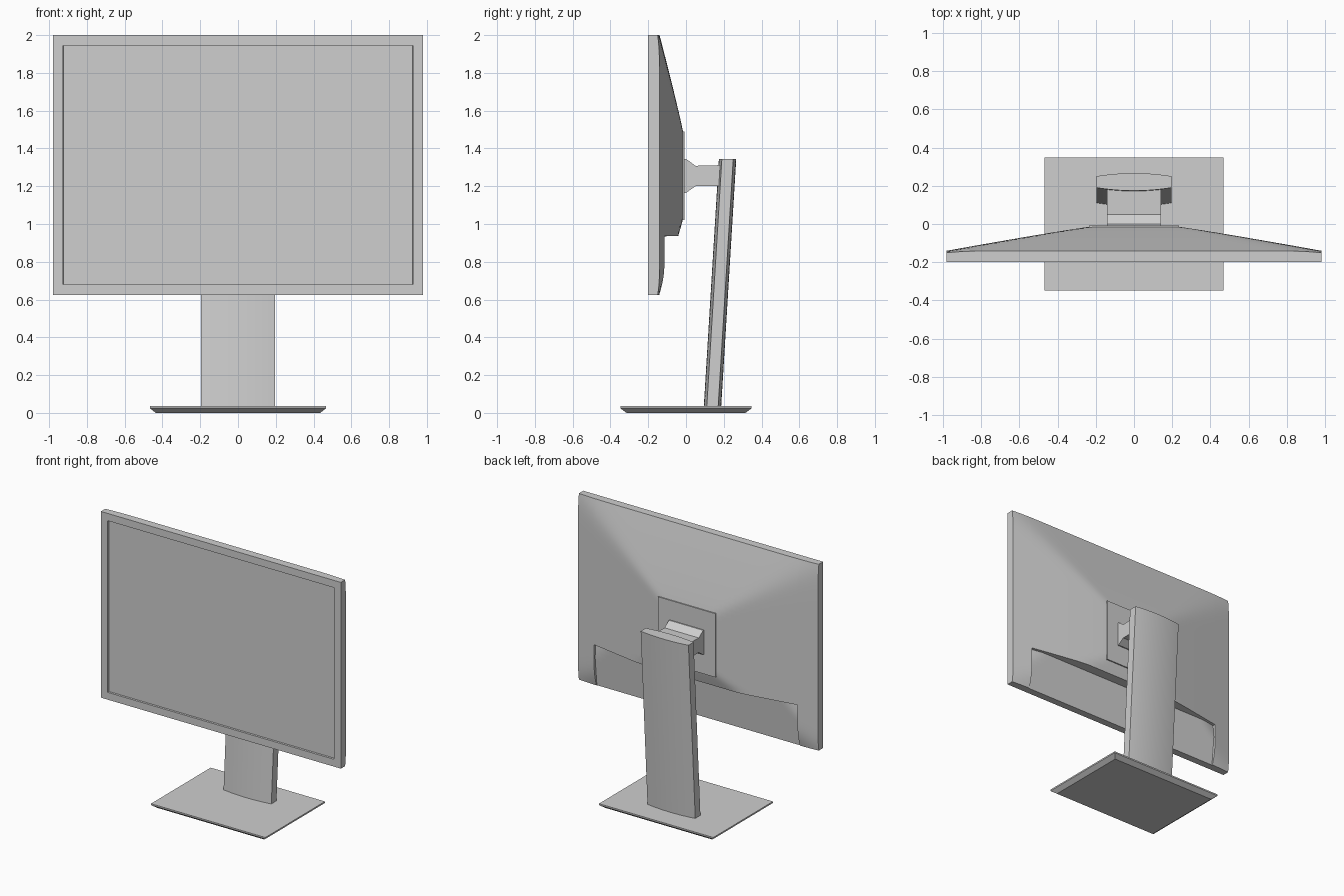
import bpy
import bmesh
import math
from mathutils import Vector

cube = bpy.data.objects.get("Cube")
if cube:
    bpy.data.objects.remove(cube, do_unlink=True)

# One plain plastic colour for every part
GREY = (0.62, 0.62, 0.62, 1.0)
plastic = bpy.data.materials.new("light_grey_plastic")
plastic.use_nodes = True
plastic.diffuse_color = GREY
plastic.node_tree.nodes["Principled BSDF"].inputs["Base Color"].default_value = GREY


def finish(bm, name, angle=30):
    """Turn a bmesh into a named, shaded object."""
    bmesh.ops.recalc_face_normals(bm, faces=bm.faces)
    mesh = bpy.data.meshes.new(name)
    bm.to_mesh(mesh)
    bm.free()
    mesh.materials.append(plastic)
    obj = bpy.data.objects.new(name, mesh)
    bpy.context.collection.objects.link(obj)
    bpy.ops.object.select_all(action='DESELECT')
    obj.select_set(True)
    bpy.context.view_layer.objects.active = obj
    bpy.ops.object.shade_smooth_by_angle(angle=math.radians(angle))
    return obj


def loft(sections, name, angle=30):
    """Join closed rings of points and cap both ends."""
    bm = bmesh.new()
    rings = [[bm.verts.new(p) for p in ring] for ring in sections]
    n = len(rings[0])
    for a, b in zip(rings, rings[1:]):
        for i in range(n):
            j = (i + 1) % n
            bm.faces.new((a[i], a[j], b[j], b[i]))
    bm.faces.new(rings[0])
    bm.faces.new(rings[-1])
    return finish(bm, name, angle)


def rect(hx, hy, z):
    return [(-hx, -hy, z), (hx, -hy, z), (hx, hy, z), (-hx, hy, z)]


# Display casing: domed back, stepped lower recess, framed screen
HALF_W, BOTTOM, TOP, FRONT = 0.98, 0.625, 2.0, -0.2
RECESS_X, RECESS_Z = 0.83, 0.935


def dome(x, z):
    u = max(0, (abs(x) - 0.2) / (HALF_W - 0.2))
    if z > 1.25:
        v = max(0, (z - 1.46) / (TOP - 1.46))
    else:
        v = max(0, (1.05 - z) / (1.05 - BOTTOM))
    d = (u ** 10 + v ** 10) ** 0.1
    return -0.01 - 0.13 * d ** 1.08


def back_y(x, z):
    y = dome(x, z)
    if abs(x) <= RECESS_X + 1e-5 and z <= RECESS_Z + 1e-5:
        floor = -0.115 - 0.1 * (RECESS_Z - z)
        edge_step = 0.02 * max(0, (z - 0.7) / (RECESS_Z - 0.7))
        y = min(floor, y - edge_step)
    return max(y, -0.16)


def stations(lo, hi, count, extra):
    values = [lo + (hi - lo) * i / count for i in range(count + 1)]
    values = [v for v in values if all(abs(v - e) > 0.004 for e in extra)]
    return sorted(values + extra)


step = 0.001
xs = stations(-HALF_W, HALF_W, 56,
              [s * (RECESS_X + e) for s in (-1, 1) for e in (0, step)])
zs = stations(BOTTOM, TOP, 44, [RECESS_Z, RECESS_Z + step])
bm = bmesh.new()
grid = [[bm.verts.new((x, back_y(x, z), z)) for x in xs] for z in zs]
for low, high in zip(grid, grid[1:]):
    for i in range(len(xs) - 1):
        bm.faces.new((low[i], low[i + 1], high[i + 1], high[i]))
rim = (grid[0][:-1] + [row[-1] for row in grid[:-1]]
       + grid[-1][:0:-1] + [row[0] for row in grid[:0:-1]])
front_rim = [bm.verts.new((v.co.x, FRONT, v.co.z)) for v in rim]
for i in range(len(rim)):
    j = (i + 1) % len(rim)
    bm.faces.new((rim[i], rim[j], front_rim[j], front_rim[i]))
screen = bm.faces.new(front_rim)
bmesh.ops.recalc_face_normals(bm, faces=bm.faces)
bmesh.ops.inset_region(bm, faces=[screen], thickness=0.054, use_even_offset=True)
bmesh.ops.inset_region(bm, faces=[screen], thickness=0.001, use_even_offset=True)
for v in screen.verts:
    v.co.y = FRONT + 0.014
finish(bm, "display_casing")

# Square mounting plate on the back
bm = bmesh.new()
bmesh.ops.create_cube(bm, size=1)
for v in bm.verts:
    v.co = Vector((v.co.x * 0.47, -0.026 + v.co.y * 0.036, 1.255 + v.co.z * 0.47))
finish(bm, "mounting_plate")

# Flared arm between plate and column
arm = [(-0.015, 1.165), (0.0, 1.165), (0.05, 1.2), (0.2, 1.2),
       (0.2, 1.312), (0.05, 1.308), (0.0, 1.345), (-0.015, 1.345)]
loft([[(x, y, z) for y, z in arm] for x in (-0.14, 0.14)], "mount_arm", 20)


# Leaning column with bowed front and back
def lens(y, z, half=0.195, depth=0.03, bulge=0.016, n=16):
    ring = []
    for side in (-1, 1):
        for i in range(n + 1):
            t = (2 * i / n - 1) * -side
            ring.append((half * t, y + side * (depth + bulge * (1 - t * t)), z))
    return ring


loft([lens(0.14, 0.03), lens(0.22, 1.345)], "stand_column")

# Base plate with a chamfered underside
loft([rect(0.435, 0.315, 0), rect(0.467, 0.348, 0.025), rect(0.467, 0.348, 0.036)],
     "stand_base", 20)
